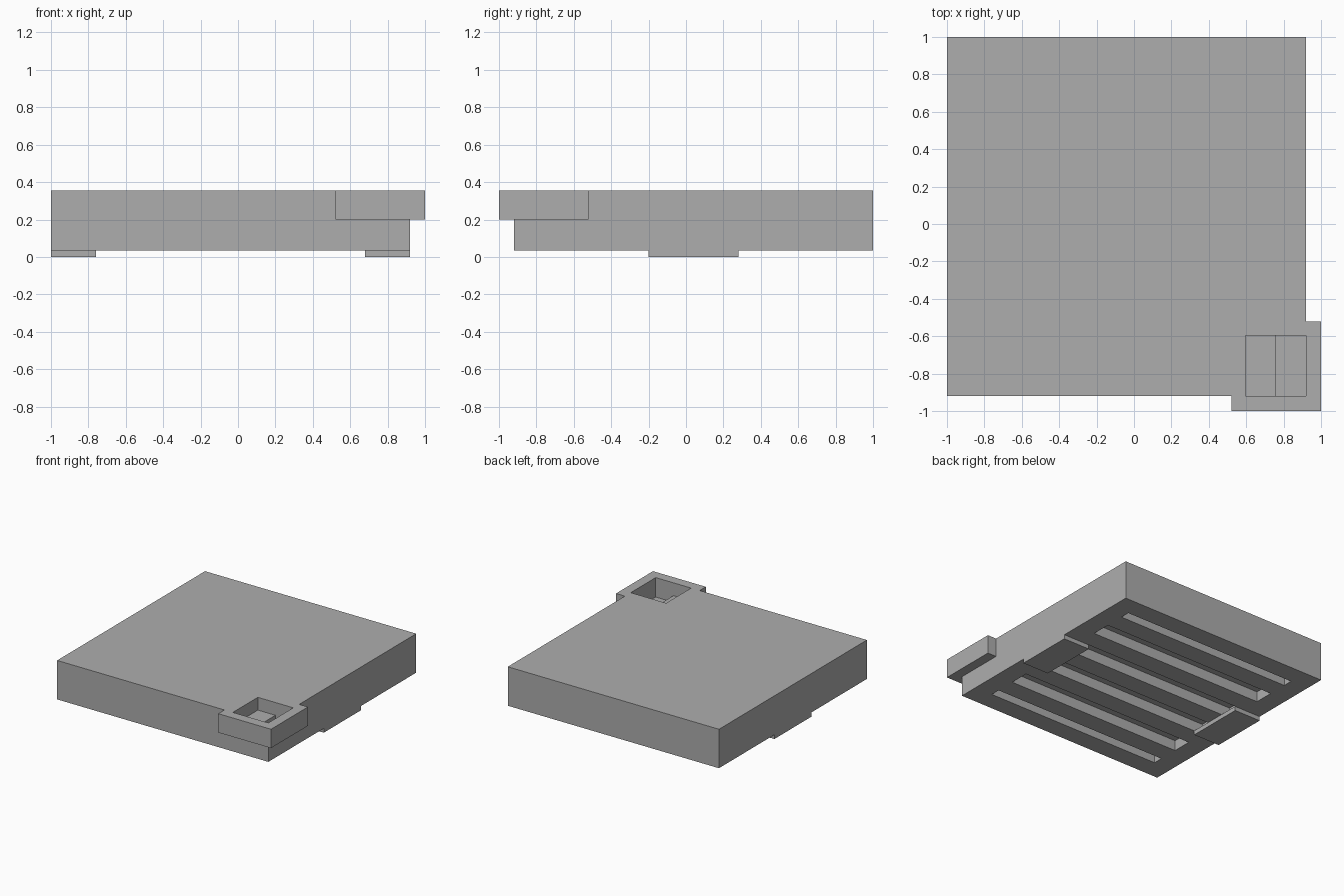
import bpy

if "Cube" in bpy.data.objects:
    bpy.data.objects.remove(bpy.data.objects["Cube"])

grey = bpy.data.materials.new("plain_grey")
grey.diffuse_color = (0.42, 0.42, 0.42, 1)
grey.use_nodes = True
grey.node_tree.nodes["Principled BSDF"].inputs["Base Color"].default_value = grey.diffuse_color


def box(name, x, y, z, helper=False):
    """Axis-aligned box from its (min, max) range on each axis."""
    bpy.ops.mesh.primitive_cube_add(size=1)
    ob = bpy.context.object
    ob.name = name
    for v in ob.data.vertices:
        v.co = [r[0] if c < 0 else r[1] for c, r in zip(v.co, (x, y, z))]
    ob.data.materials.append(grey)
    ob.hide_render = helper
    return ob


def combine(target, other, operation):
    """Apply an exact boolean and remove the helper."""
    mod = target.modifiers.new("join", 'BOOLEAN')
    mod.operation = operation
    mod.solver = 'EXACT'
    mod.object = other
    bpy.context.view_layer.objects.active = target
    bpy.ops.object.modifier_apply(modifier=mod.name)
    bpy.data.objects.remove(other, do_unlink=True)


TOP, BASE = 0.355, 0.035

# Slab with a projecting block on the front right corner
slab = box("slab", (-1, 0.92), (-0.92, 1), (BASE, TOP))
combine(slab, box("corner_block", (0.52, 1), (-1, -0.52), (0.2, TOP), True), 'UNION')

# Stepped square pocket in the corner block
combine(slab, box("pocket", (0.597, 0.919), (-0.919, -0.595), (0.25, 0.5), True), 'DIFFERENCE')
combine(slab, box("pocket_step", (0.757, 0.919), (-0.919, -0.595), (0.195, 0.5), True), 'DIFFERENCE')

# Slots across the underside; the two outermost are half width
slots = [(-0.76, -0.68), (-0.52, -0.36), (-0.20, -0.04),
         (0.12, 0.28), (0.44, 0.60), (0.76, 0.84)]
for y in slots:
    combine(slab, box("slot", (-0.84, 0.76), y, (-0.1, 0.12), True), 'DIFFERENCE')

# Thin feet on the left and right edges
box("left_foot", (-1, -0.76), (-0.2, 0.28), (0, BASE))
box("right_foot", (0.68, 0.92), (-0.2, 0.28), (0, BASE))
